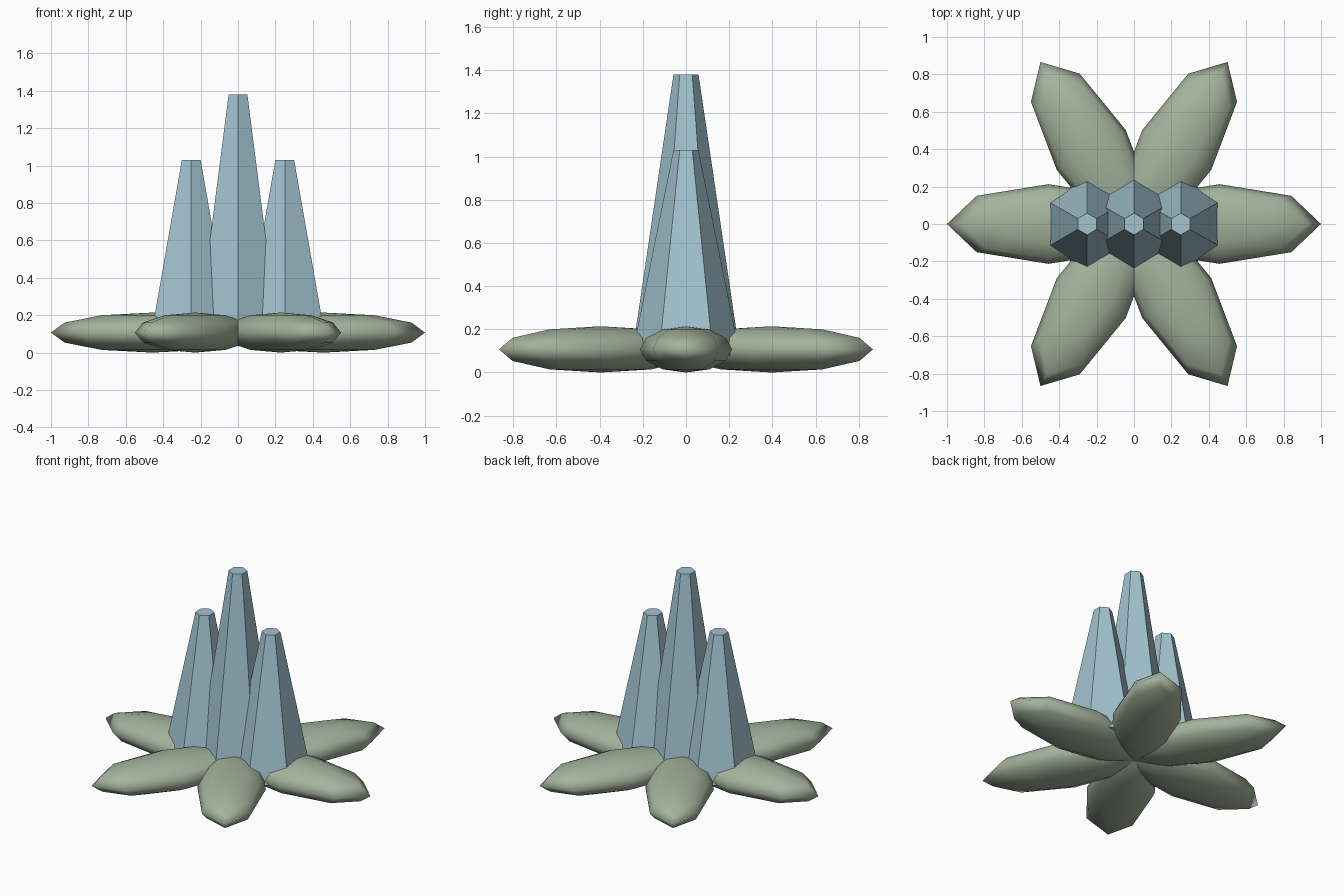
import bpy, bmesh, math
from mathutils import Matrix

if "Cube" in bpy.data.objects:
    bpy.data.objects.remove(bpy.data.objects["Cube"])


def material(name, rgb):
    m = bpy.data.materials.new(name)
    m.diffuse_color = (*rgb, 1.0)
    m.use_nodes = True
    m.node_tree.nodes["Principled BSDF"].inputs["Base Color"].default_value = m.diffuse_color
    return m


leaf_green = material("sage_green", (0.37, 0.45, 0.335))
crystal_blue = material("pale_blue", (0.365, 0.55, 0.635))


def add_object(name, bm, mat, smooth):
    for f in bm.faces:
        f.smooth = smooth
    mesh = bpy.data.meshes.new(name)
    bm.to_mesh(mesh)
    bm.free()
    mesh.materials.append(mat)
    obj = bpy.data.objects.new(name, mesh)
    bpy.context.collection.objects.link(obj)


# Six leaves: low-poly stretched spheres radiating from the centre
for i in range(6):
    bm = bmesh.new()
    bmesh.ops.create_uvsphere(bm, u_segments=8, v_segments=6, radius=1.0)
    place = (Matrix.Rotation(i * math.pi / 3, 4, 'Z')
             @ Matrix.Translation((0.457, 0, 0.107))
             @ Matrix.Diagonal((0.543, 0.213, 0.107, 1)))
    bm.transform(place)
    add_object(f"leaf_{i + 1}", bm, leaf_green, True)

# Three tapered hexagonal spires, corners pointing along y
BASE_Z = 0.08
for name, x, top in (("left_spire", -0.25, 1.03),
                     ("centre_spire", 0.0, 1.38),
                     ("right_spire", 0.25, 1.03)):
    bm = bmesh.new()
    bmesh.ops.create_cone(bm, cap_ends=True, segments=6, radius1=0.25,
                          radius2=0.058, depth=top - BASE_Z)
    bm.transform(Matrix.Translation((x, 0, (top + BASE_Z) / 2)))
    add_object(name, bm, crystal_blue, False)
